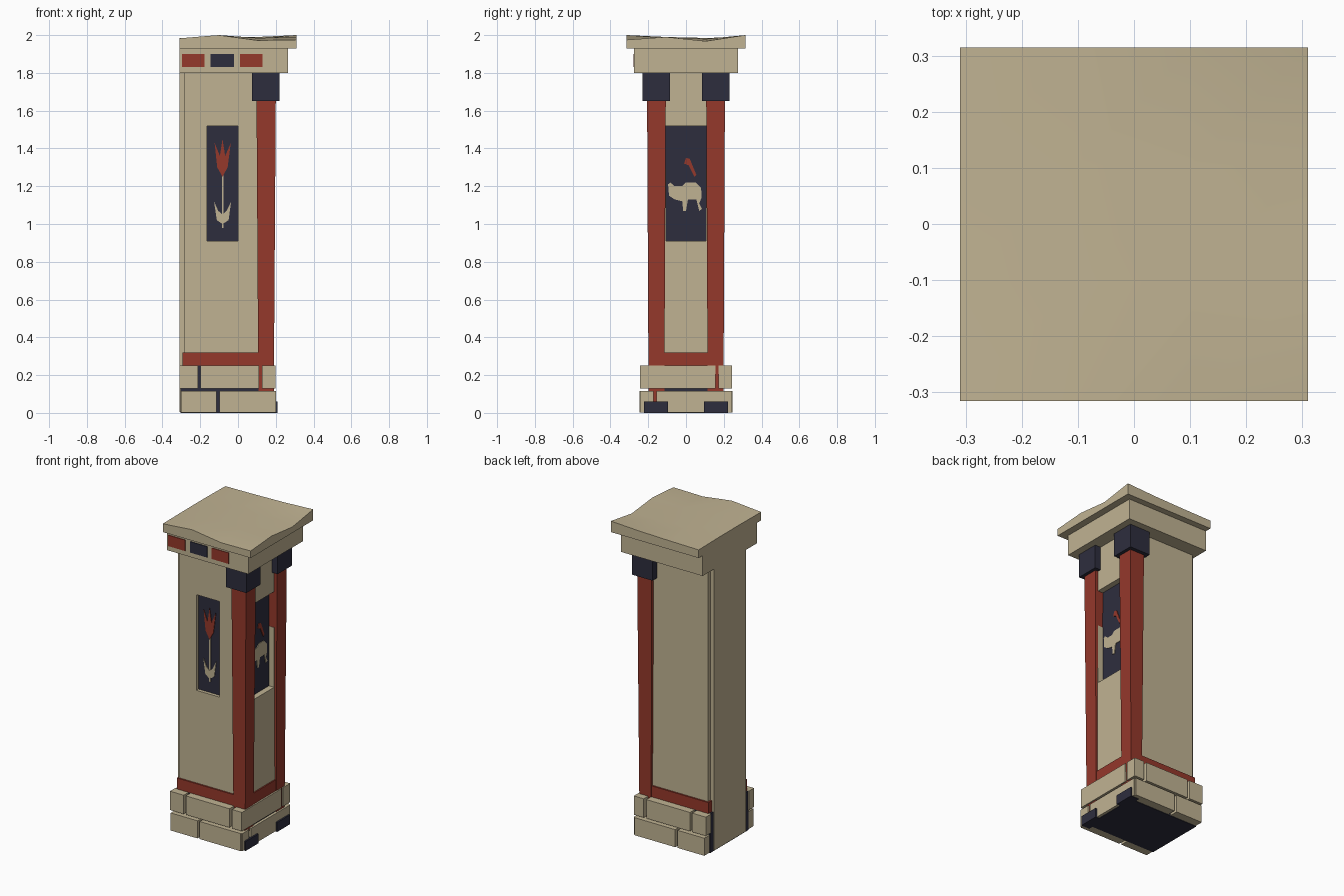
import bpy, bmesh, math

cube = bpy.data.objects.get("Cube")
if cube:
    bpy.data.objects.remove(cube, do_unlink=True)


def material(name, rgb):
    m = bpy.data.materials.new(name)
    m.use_nodes = True
    m.diffuse_color = (*rgb, 1)
    m.node_tree.nodes["Principled BSDF"].inputs["Base Color"].default_value = (*rgb, 1)
    return m


STONE = material("sandstone", (0.53, 0.45, 0.29))
RED = material("brick_red", (0.30, 0.04, 0.024))
NAVY = material("dark_navy", (0.027, 0.027, 0.048))


def finish(name, bm, mat):
    bmesh.ops.recalc_face_normals(bm, faces=bm.faces)
    mesh = bpy.data.meshes.new(name)
    bm.to_mesh(mesh)
    bm.free()
    mesh.materials.append(mat)
    ob = bpy.data.objects.new(name, mesh)
    bpy.context.collection.objects.link(ob)
    return ob


def box(name, mat, x, y, z):
    """Box from (low, high) ranges."""
    bm = bmesh.new()
    for v in bmesh.ops.create_cube(bm, size=1)["verts"]:
        v.co = [r[0] if c < 0 else r[1] for c, r in zip(v.co, (x, y, z))]
    return finish(name, bm, mat)


def loft(name, mat, rings):
    """Closed solid through two rings of equal length."""
    bm = bmesh.new()
    a, b = [[bm.verts.new(p) for p in ring] for ring in rings]
    bm.faces.new(a)
    bm.faces.new(b)
    for i in range(len(a)):
        j = (i + 1) % len(a)
        bm.faces.new((a[i], a[j], b[j], b[i]))
    return finish(name, bm, mat)


def front_plate(name, mat, pts, y=-0.164):
    return loft(name, mat, [[(x, d, z) for x, z in pts] for d in (y, y - 0.004)])


def side_plate(name, mat, pts, x=0.144):
    return loft(name, mat, [[(d, y, z) for y, z in pts] for d in (x, x + 0.004)])


def cut(target, x, y, z):
    """Cut a box-shaped niche."""
    cutter = box("niche_cutter", STONE, x, y, z)
    cutter.hide_render = True
    mod = target.modifiers.new("niche", "BOOLEAN")
    mod.operation, mod.solver, mod.object = "DIFFERENCE", "EXACT", cutter
    bpy.context.view_layer.objects.active = target
    bpy.ops.object.modifier_apply(modifier=mod.name)
    bpy.data.objects.remove(cutter, do_unlink=True)


# Shaft: inner core and outer wall with two niches
box("inner_core", STONE, (-0.31, 0.14), (-0.16, 0.16), (0.005, 1.8))
wall = box("outer_wall", STONE, (-0.285, 0.18), (-0.185, 0.185), (0.25, 1.8))
cut(wall, (-0.165, 0), (-0.3, -0.16), (0.91, 1.52))
cut(wall, (0.14, 0.3), (-0.112, 0.112), (0.91, 1.52))

# Niche panels
box("front_panel", NAVY, (-0.165, 0), (-0.164, -0.155), (0.91, 1.52))
box("side_panel", NAVY, (0.135, 0.144), (-0.112, 0.112), (0.91, 1.52))

# Flower emblem on the front
front_plate("flower_stem", STONE, [(-0.086, 0.98), (-0.077, 0.98), (-0.077, 1.27), (-0.086, 1.27)])
front_plate("flower_leaves", STONE, [
    (-0.082, 1.0), (-0.05, 1.02), (-0.036, 1.12), (-0.06, 1.07), (-0.082, 1.05),
    (-0.105, 1.07), (-0.127, 1.12), (-0.112, 1.02)], y=-0.165)
front_plate("flower_bud", RED, [
    (-0.082, 1.25), (-0.055, 1.3), (-0.038, 1.43), (-0.068, 1.36), (-0.082, 1.45),
    (-0.096, 1.36), (-0.124, 1.43), (-0.11, 1.3)], y=-0.166)

# Animal emblem on the side
side_plate("animal_emblem", STONE, [
    (-0.09, 1.15), (-0.095, 1.21), (-0.083, 1.22), (-0.06, 1.2), (-0.02, 1.2),
    (0, 1.22), (0.05, 1.22), (0.08, 1.19), (0.083, 1.14), (0.07, 1.11), (0.085, 1.08),
    (0.07, 1.07), (0.055, 1.13), (0.01, 1.13), (0, 1.07), (-0.015, 1.07),
    (-0.02, 1.12), (-0.06, 1.13)])
side_plate("plume_emblem", RED, [
    (-0.01, 1.32), (0, 1.35), (0.02, 1.345), (0.055, 1.26), (0.045, 1.25), (0.015, 1.31)])

# Red plinth band and navy mortar bed
box("plinth_band", RED, (-0.295, 0.188), (-0.195, 0.195), (0.25, 0.32))
box("mortar_bed", NAVY, (-0.305, 0.183), (-0.193, 0.193), (0, 0.25))

for s, side in ((-1, "front"), (1, "back")):
    def span(lo, hi):
        return sorted((s * lo, s * hi))

    # Tapered corner pillar, its capital and foot
    def ring(x0, x1, y0, y1, z):
        return [(x0, s * y0, z), (x1, s * y0, z), (x1, s * y1, z), (x0, s * y1, z)]
    loft(side + "_pillar", RED, [ring(0.108, 0.189, 0.115, 0.198, 0.05),
                                 ring(0.098, 0.2, 0.107, 0.206, 1.66)])
    box(side + "_capital", NAVY, (0.075, 0.22), span(0.085, 0.23), (1.65, 1.8))
    box(side + "_foot", NAVY, (0.15, 0.21), span(0.095, 0.222), (0, 0.06))
    box(side + "_niche_jamb", STONE, (0.14, 0.18), span(0.107, 0.125), (0.91, 1.29))

    # Masonry courses
    for i, (x0, x1) in enumerate(((-0.31, -0.213), (-0.198, 0.11), (0.128, 0.195))):
        box(f"{side}_upper_block_{i}", STONE, (x0, x1), span(0.19, 0.243), (0.13, 0.25))
    for i, (x0, x1) in enumerate(((-0.302, -0.113), (-0.097, 0.192))):
        box(f"{side}_lower_block_{i}", STONE, (x0, x1), span(0.19, 0.247), (0.003, 0.115))

for i, (y0, y1) in enumerate(((-0.24, 0.157), (0.173, 0.24))):
    box(f"side_upper_block_{i}", STONE, (0.17, 0.198), (y0, y1), (0.13, 0.25))
    box(f"side_lower_block_{i}", STONE, (0.17, 0.2), sorted((-y0, -y1)), (0.003, 0.115))

# Frieze with coloured tiles
box("frieze", STONE, (-0.31, 0.265), (-0.275, 0.275), (1.8, 1.93))
for i, (x0, x1, mat) in enumerate(((-0.297, -0.178, RED), (-0.145, -0.022, NAVY), (0.01, 0.13, RED))):
    box(f"frieze_tile_{i}", mat, (x0, x1), (-0.279, -0.27), (1.83, 1.9))

# Uneven roof slab
heights = ((1.983, 2.0, 1.972, 1.975), (1.985, 1.99, 1.985, 1.99),
           (1.985, 1.985, 1.98, 1.968), (1.982, 1.985, 1.99, 2.0))
bm = bmesh.new()
bmesh.ops.create_grid(bm, x_segments=3, y_segments=3, size=1)
bottom = bmesh.ops.extrude_face_region(bm, geom=bm.faces[:])["geom"]
low = {v for v in bottom if isinstance(v, bmesh.types.BMVert)}
for v in bm.verts:
    col, row = round((v.co.x + 1) * 1.5), round((v.co.y + 1) * 1.5)
    v.co = (v.co.x * 0.31, v.co.y * 0.315, 1.93 if v in low else heights[row][col])
roof = finish("roof_slab", bm, STONE)
bpy.ops.object.select_all(action="DESELECT")
roof.select_set(True)
bpy.context.view_layer.objects.active = roof
bpy.ops.object.shade_smooth_by_angle(angle=math.radians(30))
